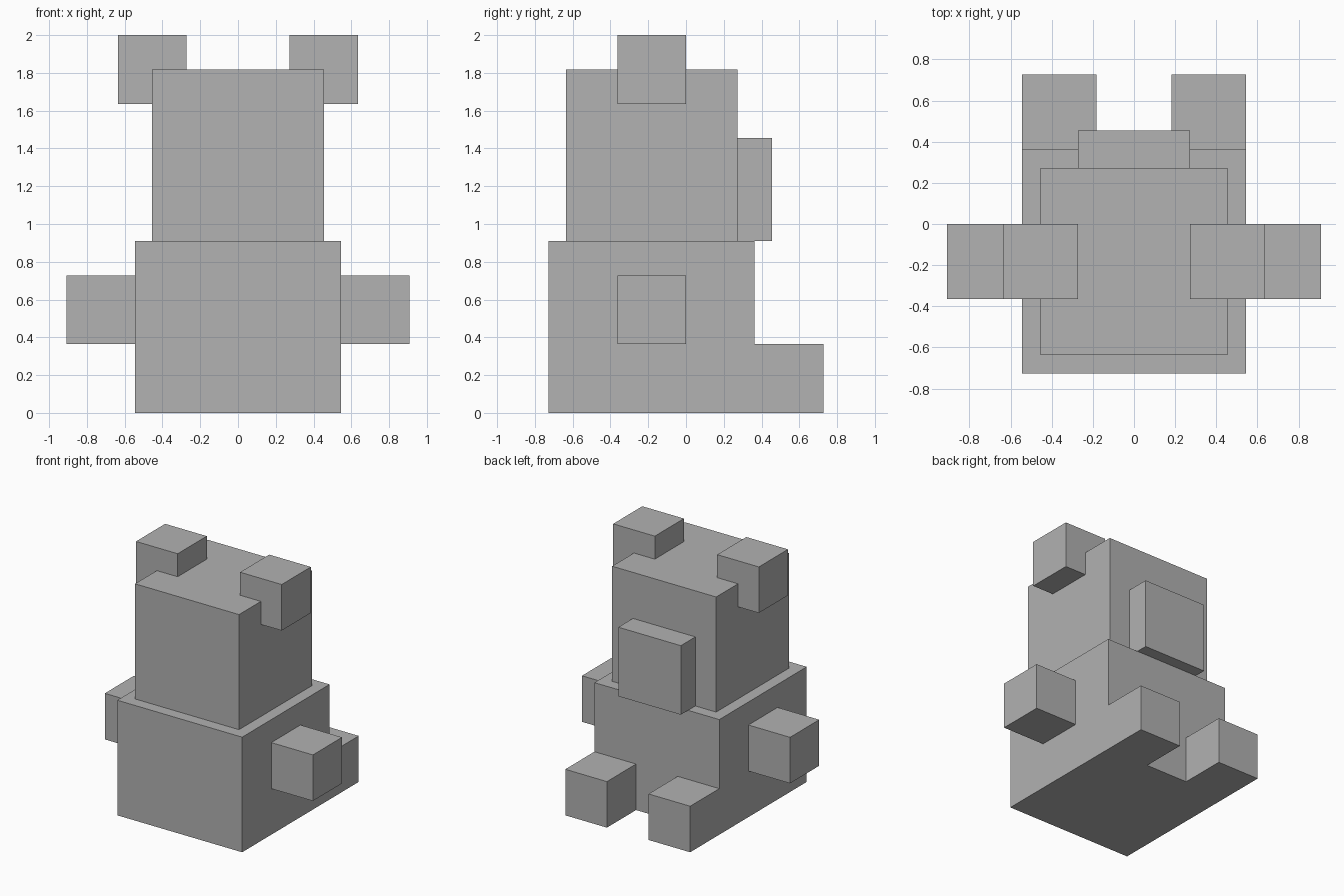
import bpy

default = bpy.data.objects.get("Cube")
if default:
    bpy.data.objects.remove(default, do_unlink=True)

U = 1 / 11  # one block unit; the figure is 22 units tall

# Single flat colour
grey = bpy.data.materials.new("plain grey")
grey.use_nodes = True
colour = (0.445, 0.445, 0.445, 1)
grey.diffuse_color = colour
for node in grey.node_tree.nodes:
    if node.type == 'BSDF_PRINCIPLED':
        node.inputs["Base Color"].default_value = colour


def block(name, x, y, z):
    """Box spanning the given (low, high) ranges in block units."""
    spans = (x, y, z)
    bpy.ops.mesh.primitive_cube_add(size=1, location=[(a + b) / 2 * U for a, b in spans])
    obj = bpy.context.object
    obj.name = obj.data.name = name
    size = [(b - a) * U for a, b in spans]
    for v in obj.data.vertices:
        v.co = [c * s for c, s in zip(v.co, size)]
    obj.data.materials.append(grey)
    return obj


def pair(name, x, y, z):
    """Matching boxes on the left (+x) and right (-x)."""
    block("left_" + name, x, y, z)
    block("right_" + name, (-x[1], -x[0]), y, z)


# Central parts
block("body", (-6, 6), (-8, 4), (0, 10))
block("head", (-5, 5), (-7, 3), (10, 20))
block("snout", (-3, 3), (3, 5), (10, 16))

# Paired parts
pair("ear", (3, 7), (-4, 0), (18, 22))
pair("arm", (6, 10), (-4, 0), (4, 8))
pair("foot", (2, 6), (4, 8), (0, 4))
